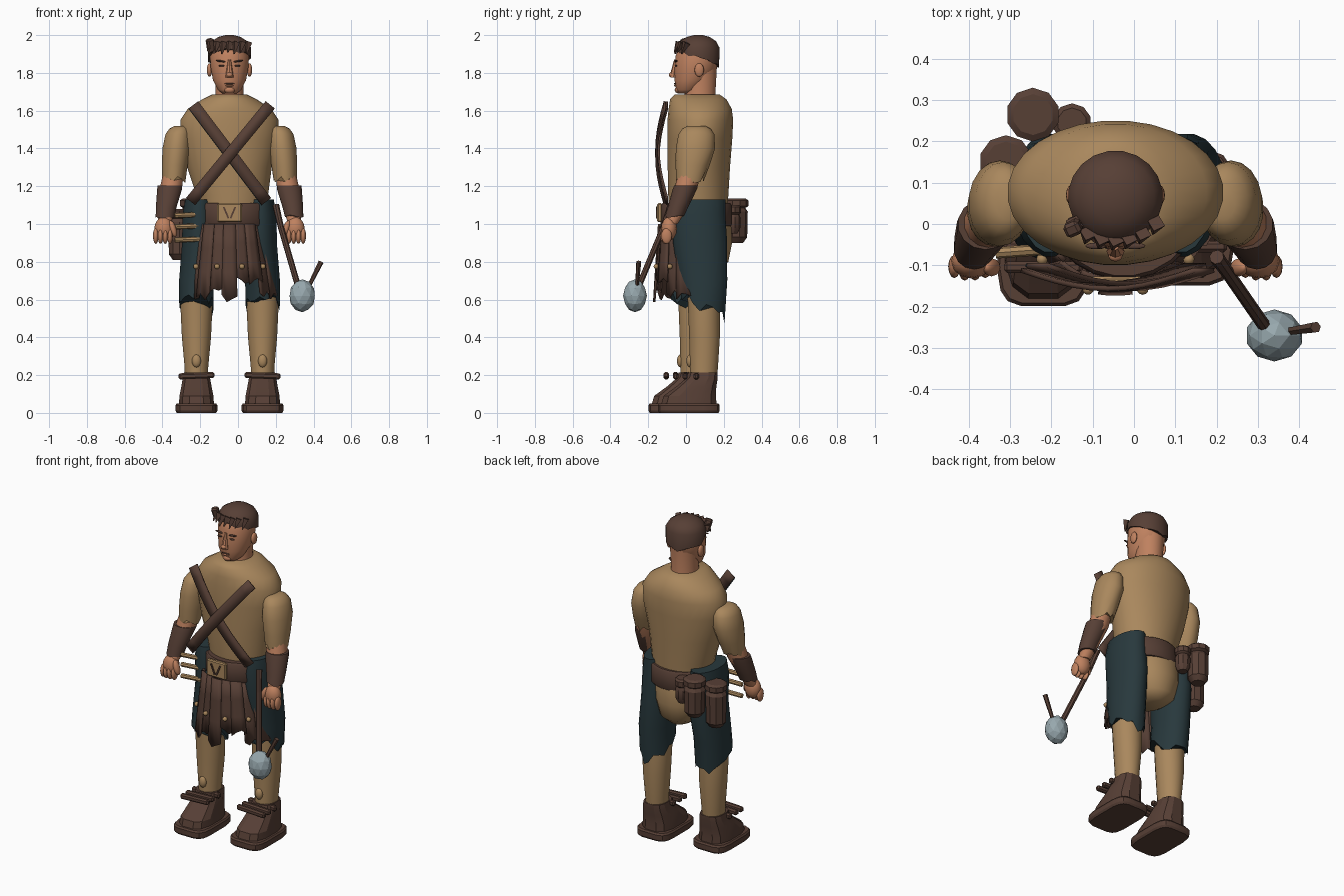
import bpy, bmesh, math, random
from mathutils import Vector, Matrix

random.seed(4)
cube = bpy.data.objects.get("Cube")
if cube:
    bpy.data.objects.remove(cube)
CX = -0.045  # the body's own middle line


def material(name, r, g, b):
    m = bpy.data.materials.new(name)
    m.use_nodes = True
    m.diffuse_color = (r, g, b, 1)
    m.node_tree.nodes["Principled BSDF"].inputs["Base Color"].default_value = (r, g, b, 1)
    return m


TAN = material("tan cloth", 0.40, 0.245, 0.11)
BROWN = material("brown leather", 0.095, 0.05, 0.036)
TEAL = material("dark teal cloth", 0.021, 0.04, 0.046)
SKIN = material("skin", 0.52, 0.22, 0.115)
STEEL = material("grey steel", 0.31, 0.39, 0.42)


def finish(name, bm, mat, angle=40):
    bmesh.ops.recalc_face_normals(bm, faces=bm.faces[:])
    me = bpy.data.meshes.new(name)
    bm.to_mesh(me)
    bm.free()
    me.materials.append(mat)
    if angle:
        me.shade_smooth()
        me.set_sharp_from_angle(angle=math.radians(angle))
    ob = bpy.data.objects.new(name, me)
    bpy.context.collection.objects.link(ob)
    return ob


def loft(name, rings, mat, n=20, power=1.0, slant=0, jag=0, angle=40):
    """Stack of rings (x, y, z, rx, ry), bottom first; the bottom ring may slope or be torn."""
    bm = bmesh.new()
    loops = []
    for i, (x, y, z, rx, ry) in enumerate(rings):
        loop = []
        for k in range(n):
            a = math.tau * (k + 0.5) / n
            c, s = math.cos(a), math.sin(a)
            dz = slant * s + random.uniform(-jag, jag) if i == 0 else 0
            loop.append(bm.verts.new((x + rx * math.copysign(abs(c) ** power, c),
                                      y + ry * math.copysign(abs(s) ** power, s), z + dz)))
        loops.append(loop)
    for a, b in zip(loops, loops[1:]):
        for k in range(n):
            bm.faces.new((a[k], a[(k + 1) % n], b[(k + 1) % n], b[k]))
    bm.faces.new(loops[0])
    bm.faces.new(loops[-1])
    return finish(name, bm, mat, angle)


def ball(name, loc, size, mat, flat=False, rot=(0, 0, 0)):
    bm = bmesh.new()
    if flat:
        bmesh.ops.create_icosphere(bm, subdivisions=2, radius=1)
    else:
        bmesh.ops.create_uvsphere(bm, u_segments=12, v_segments=8, radius=1)
    ob = finish(name, bm, mat, 0 if flat else 60)
    ob.location, ob.scale, ob.rotation_euler = loc, size, rot
    return ob


def box(name, loc, size, mat, rot=(0, 0, 0), bevel=0.006):
    bm = bmesh.new()
    bmesh.ops.create_cube(bm, size=1, matrix=Matrix.Diagonal((*size, 1)))
    ob = finish(name, bm, mat, 0)
    ob.location, ob.rotation_euler = loc, rot
    if bevel:
        ob.modifiers.new("bevel", "BEVEL").width = bevel
    return ob


def rod(name, a, b, r1, r2, mat, n=8):
    a, b = Vector(a), Vector(b)
    bm = bmesh.new()
    bmesh.ops.create_cone(bm, cap_ends=True, segments=n, radius1=r1, radius2=r2, depth=(b - a).length)
    ob = finish(name, bm, mat)
    ob.matrix_world = Matrix.Translation((a + b) / 2) @ (b - a).to_track_quat("Z", "Y").to_matrix().to_4x4()
    return ob


def plate(name, rows, mat, thick=0.012):
    bm = bmesh.new()
    grid = [[bm.verts.new(p) for p in row] for row in rows]
    for a, b in zip(grid, grid[1:]):
        for k in range(len(a) - 1):
            bm.faces.new((a[k], a[k + 1], b[k + 1], b[k]))
    ob = finish(name, bm, mat)
    mod = ob.modifiers.new("thickness", "SOLIDIFY")
    mod.thickness, mod.offset = thick, 0
    return ob


# Torso, hips and belt
loft("tunic", [(-.03, .065, 1.08, .18, .155), (-.03, .065, 1.15, .19, .16), (CX, .068, 1.3, .225, .166),
               (CX, .073, 1.45, .258, .173), (CX, .076, 1.55, .262, .175), (CX, .075, 1.61, .222, .168),
               (CX, .065, 1.66, .145, .15), (CX, .06, 1.685, .095, .12)], TAN, 28, angle=60)
loft("breeches", [(CX, .1, .76, .06, .08), (CX, .1, .8, .125, .125), (CX, .1, .9, .155, .145),
                  (CX, .09, 1.0, .165, .15), (CX, .07, 1.1, .165, .14)], TAN, 24, angle=60)
loft("belt", [(CX + .02, .055, z, .188 + e, .185 + e) for z, e in
              ((.99, 0), (1.0, .006), (1.1, .004), (1.11, -.004))], BROWN, 24)
box("buckle", (CX, -.14, 1.06), (.13, .025, .1), TAN)
for s in (1, -1):
    box("buckle_mark", (CX + s * .018, -.155, 1.06), (.009, .008, .065), BROWN, (0, s * .4, 0), 0)

# Legs and boots, the right one stepping forward
for s, side, dy in ((1, "left", 0), (-1, "right", -.05)):
    lx = CX + s * .175
    hx = CX + s * .16
    loft(side + "_trouser_leg", [(lx, .09 + dy, .56, .092, .115 - dy * .2), (lx, .09 + dy * .7, .7, .093, .13),
                                 (hx, .075, .9, .092, .145), (hx, .065, 1.05, .09, .145), (hx, .07, 1.13, .075, .14)],
         TEAL, 20, slant=-.06, jag=.03)
    loft(side + "_shin", [(lx, .09 + dy, .14, .062, .07), (lx, .095 + dy, .24, .063, .075),
                          (lx, .098 + dy, .4, .078, .082), (lx, .095 + dy, .55, .085, .085),
                          (lx, .09 + dy, .66, .083, .085)], TAN, 20)
    ball(side + "_shin_boss", (lx, .02 + dy, .275), (.024, .018, .034), TAN)
    bx = CX + s * .175
    loft(side + "_sole", [(bx, .015 + dy, z, .105 + e, .158 + e) for z, e in
                          ((0, 0), (.012, .007), (.04, .007), (.05, 0))], BROWN, 16, .45, angle=25)
    loft(side + "_boot", [(bx, .015 + dy, .045, .095, .15), (bx, .02 + dy, .09, .092, .142),
                          (bx, .055 + dy, .14, .082, .108), (bx, .085 + dy, .185, .074, .085),
                          (bx, .09 + dy, .215, .068, .08)], BROWN, 12, .7, angle=20)
    for y in (.055, -.005, -.055):
        box(side + "_boot_bar", (bx, y + dy, .197), (.19, .028, .032), BROWN, (0, s * .04, 0), .008)

# Kilt of torn leather strips with studs
STRIPS = 11
for i in range(STRIPS):
    rows = []
    length = .36 + random.uniform(-.03, .03) - (.07 if i in (6, 7) else 0)
    for j in range(4):
        t = j / 3
        row = []
        for k in range(4):
            a = math.pi * (.98 + 1.04 * (i + (k - .15) / 2.7) / STRIPS)
            tear = random.uniform(-.03, .025) if j == 3 else 0
            lift = .008 * (i % 2)
            row.append((CX + math.cos(a) * (.185 + .06 * t + lift),
                        .05 + .03 * t + math.sin(a) * (.185 + .055 * t + lift), 1.0 - length * t + tear))
        rows.append(row)
    plate("kilt_strip", rows, BROWN)
    if i % 2 == 0:
        a = math.pi * (1 + (i + .5) / STRIPS)
        ball("kilt_stud", (CX + math.cos(a) * .235, .07 + math.sin(a) * .237, .775), (.014, .014, .014), TAN)

# Crossed chest straps, bowed forward
for x0, x1, gap in ((-.235, .15, 0), (.17, -.25, .012)):
    across = Vector((1.64 - 1.12, 0, x1 - x0)).normalized() * .031
    path = [Vector((x0 + (x1 - x0) * t, -.1 - gap - .045 * math.sin(math.pi * t), 1.63 - .51 * t))
            for t in [i / 10 for i in range(11)]]
    plate("chest_strap", [[p - across, p + across] for p in path], BROWN, .012)
    if not gap:
        plate("strap_piping", [[p - across * 1.1, p - across] for p in path], TEAL, .008)

# Arms
for s, side in ((1, "left"), (-1, "right")):
    def X(d):
        return CX + s * d
    loft(side + "_sleeve", [(X(.295), .02, 1.235, .062, .072), (X(.29), .035, 1.31, .069, .09),
                            (X(.28), .05, 1.4, .076, .104), (X(.272), .055, 1.475, .068, .095),
                            (X(.265), .055, 1.505, .054, .075), (X(.26), .055, 1.52, .03, .045)],
         TAN, 18, jag=.018, angle=60)
    loft(side + "_forearm", [(X(.345), -.08, 1.0, .035, .035), (X(.335), -.05, 1.06, .045, .045),
                             (X(.31), .0, 1.19, .06, .06), (X(.295), .02, 1.28, .055, .06)], SKIN, 14)
    loft(side + "_bracer", [(X(.342), -.06, 1.04, .05, .05), (X(.335), -.042, 1.09, .056, .054),
                            (X(.318), -.008, 1.18, .067, .064), (X(.315), 0, 1.205, .067, .062)],
         BROWN, 14, jag=.01)
    ball(side + "_palm", (X(.348), -.09, .975), (.05, .042, .062), SKIN)
    for f in range(4):
        ball(side + "_finger", (X(.315 + f * .025), -.112 + abs(f - 1.5) * .006, .937), (.015, .028, .042), SKIN)
    ball(side + "_thumb", (X(.3), -.105, .975), (.018, .022, .045), SKIN, rot=(0, s * .3, 0))

# Neck, head and face
loft("neck", [(CX, .07, 1.62, .085, .095), (CX, .075, 1.7, .074, .082), (CX, .08, 1.84, .082, .085)], SKIN)
loft("head", [(CX, .0, 1.692, .04, .045), (CX, .012, 1.71, .062, .064), (CX, .03, 1.76, .088, .092),
              (CX, .05, 1.82, .1, .112), (CX, .058, 1.89, .105, .114), (CX, .06, 1.96, .08, .09)],
     SKIN, 20, angle=70)
rod("nose", (CX, -.066, 1.775), (CX, -.055, 1.87), .022, .008, SKIN)
ball("nose_tip", (CX, -.077, 1.79), (.017, .014, .013), SKIN)
ball("mouth", (CX, -.056, 1.743), (.027, .008, .004), BROWN)
ball("lower_lip", (CX, -.055, 1.733), (.022, .009, .006), SKIN)
ball("chin", (CX, -.042, 1.71), (.028, .018, .018), SKIN)
for s in (1, -1):
    ball("eye", (CX + s * .042, -.053, 1.838), (.017, .007, .005), BROWN)
    ball("eyebrow", (CX + s * .046, -.053, 1.862), (.027, .008, .005), BROWN, rot=(0, -s * .12, 0))
    ball("ear", (CX + s * .106, .07, 1.815), (.014, .025, .036), SKIN)

# Short hair, ragged fringe and side tuft
loft("hair", [(CX, .065, 1.875, .115, .112), (CX, .065, 1.935, .115, .113), (CX, .065, 1.968, .095, .095),
              (CX, .065, 1.99, .06, .062), (CX, .065, 2.0, .022, .024)], BROWN, 20, slant=-.045, jag=.014, angle=60)
for i in range(7):
    x = (i - 3) * .033
    y = .06 - .108 * math.sqrt(1 - (x / .13) ** 2)
    rod("fringe_lock", (CX + x, y + .012, 1.96), (CX + x - .008, y - .014, 1.9 + .008 * (i % 2)), .022, .003, BROWN, 4)
box("hair_tuft", (CX - .1, -.005, 1.945), (.04, .035, .075), BROWN, (.2, -.25, .4), .008)

# Pouches and toggles on the right hip and back
def pouch(name, x, y, low, high, r):
    loft(name, [(x, y, low, r * .6, r * .6), (x, y, low + .03, r * .95, r * .95), (x, y, high - .07, r, r),
                (x, y, high - .05, r * .8, r * .8), (x, y, high - .04, r * 1.05, r * 1.05),
                (x, y, high - .01, r * 1.05, r * 1.05), (x, y, high, r * .8, r * .8)], BROWN, 10, angle=30)

pouch("back_canister", -.245, .265, .9, 1.135, .062)
pouch("hip_pouch", -.31, .15, .81, 1.08, .062)
pouch("small_pouch", -.15, .245, .95, 1.1, .045)
for z in (.92, .99, 1.05):
    rod("hip_toggle", (-.2, -.06, z), (-.335, -.07, z - .005), .014, .014, TAN)

# Ball-headed mace hanging at the left
rod("mace_grip", (.2, -.08, 1.1), (.228, -.12, .98), .018, .016, BROWN)
rod("mace_shaft", (.228, -.12, .98), (.318, -.25, .67), .016, .016, BROWN)
ball("mace_head", (.34, -.27, .62), (.07, .063, .087), STEEL, True)
rod("mace_spike", (.375, -.26, .67), (.44, -.25, .8), .01, .014, BROWN, 6)
